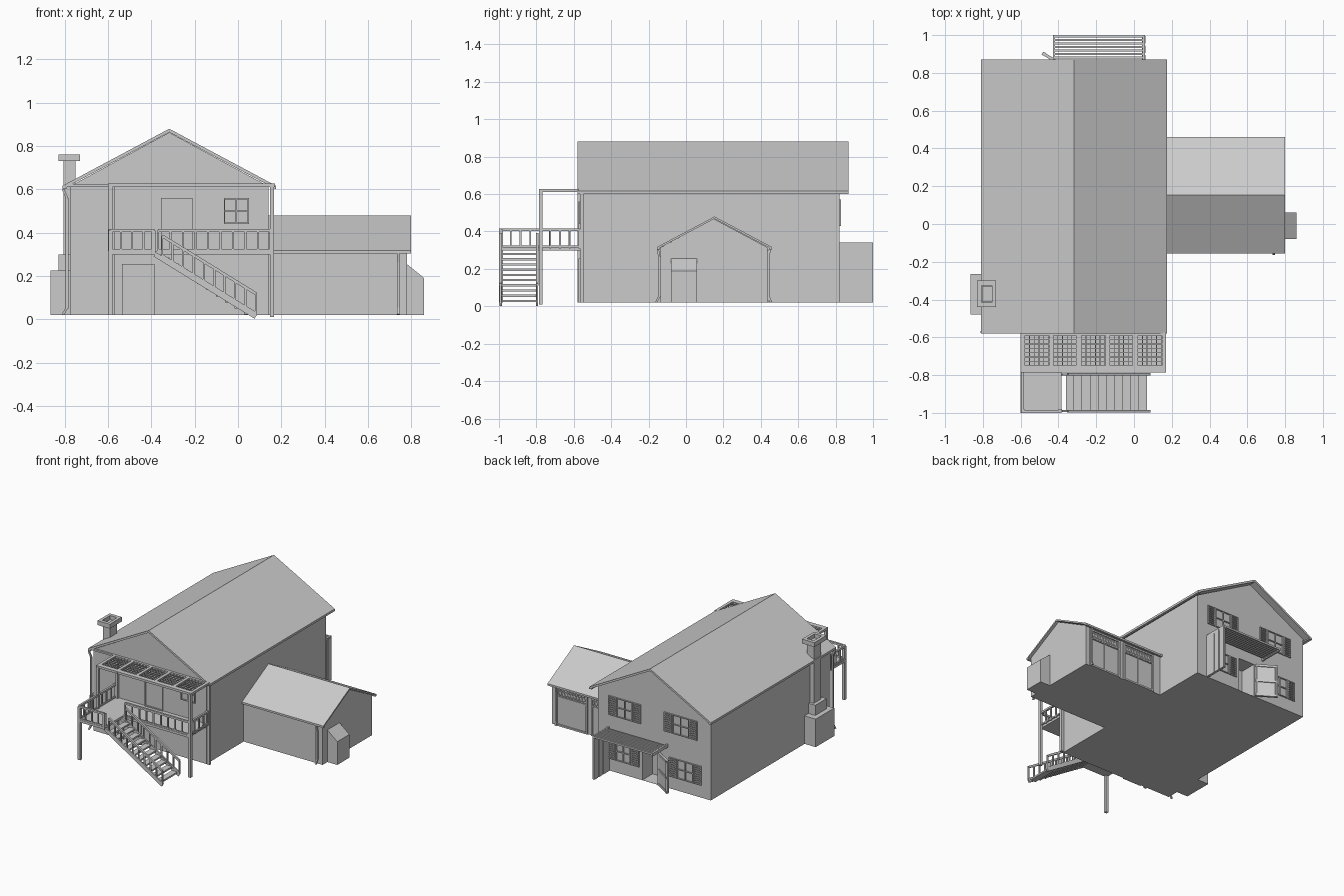
import bpy, bmesh
from mathutils import Vector, Matrix

cube = bpy.data.objects.get("Cube")
if cube:
    bpy.data.objects.remove(cube, do_unlink=True)

grey = bpy.data.materials.new("plain_grey")
grey.use_nodes = True
grey.diffuse_color = (0.6, 0.6, 0.6, 1)
grey.node_tree.nodes["Principled BSDF"].inputs["Base Color"].default_value = (0.6, 0.6, 0.6, 1)


class Part:
    """Collects simple solids into one named object."""

    def __init__(self, name):
        self.name, self.bm = name, bmesh.new()

    def box(self, x, y, z):
        size = Matrix.Diagonal((x[1] - x[0], y[1] - y[0], z[1] - z[0], 1))
        mid = Matrix.Translation((sum(x) / 2, sum(y) / 2, sum(z) / 2))
        bmesh.ops.create_cube(self.bm, size=1, matrix=mid @ size)
        return self

    def bar(self, p, q, w=0.012, h=None):
        p, q = Vector(p), Vector(q)
        turn = (q - p).to_track_quat('Z', 'Y').to_matrix().to_4x4()
        size = Matrix.Diagonal((w, h or w, (q - p).length, 1))
        bmesh.ops.create_cube(self.bm, size=1, matrix=Matrix.Translation((p + q) / 2) @ turn @ size)
        return self

    def prism(self, profile, axis, a, b):
        def ring(t):
            return [self.bm.verts.new((u, t, z) if axis == 'y' else (t, u, z)) for u, z in profile]
        r, s = ring(a), ring(b)
        self.bm.faces.new(r)
        self.bm.faces.new(s[::-1])
        for i in range(len(r)):
            j = (i + 1) % len(r)
            self.bm.faces.new((r[i], s[i], s[j], r[j]))
        return self

    def frame(self, x, y, z, w=0.008):
        """Upright rectangular frame facing along y."""
        for a in (x[0], x[1] - w):
            self.box((a, a + w), y, z)
        for c in (z[0], z[1] - w):
            self.box(x, y, (c, c + w))
        return self

    def done(self):
        bmesh.ops.recalc_face_normals(self.bm, faces=self.bm.faces)
        mesh = bpy.data.meshes.new(self.name)
        self.bm.to_mesh(mesh)
        self.bm.free()
        mesh.materials.append(grey)
        ob = bpy.data.objects.new(self.name, mesh)
        bpy.context.collection.objects.link(ob)
        return ob


def gable_profile(lo, hi, eave, ridge):
    return [(lo, 0.02), (hi, 0.02), (hi, eave), ((lo + hi) / 2, ridge), (lo, eave)]


def roof_profile(lo, hi, eave, ridge, t):
    mid = (lo + hi) / 2
    return [(lo, eave), (mid, ridge), (hi, eave), (hi, eave - t), (mid, ridge - t), (lo, eave - t)]


# Main house
walls = Part("house_walls").prism(gable_profile(-0.775, 0.14, 0.615, 0.863), 'y', -0.565, 0.82).done()
Part("house_roof").prism(roof_profile(-0.81, 0.175, 0.617, 0.88, 0.016), 'y', -0.58, 0.87).done()
Part("house_gutters").box((-0.81, -0.79), (-0.58, 0.87), (0.603, 0.614)) \
    .box((0.155, 0.175), (-0.58, 0.87), (0.603, 0.614)).done()
Part("gable_ledge").box((-0.79, 0.155), (-0.579, -0.56), (0.612, 0.624)).done()

# Open back doorway cut into the wall
cutter = Part("doorway_cutter").box((-0.35, -0.22), (0.7, 0.9), (0.021, 0.265)).done()
cutter.hide_render = True
cutter.hide_viewport = True
cut = walls.modifiers.new("doorway", 'BOOLEAN')
cut.operation, cut.object, cut.solver = 'DIFFERENCE', cutter, 'EXACT'

# Side wing with roof, gutters and sloped lean-to box
Part("wing_walls").prism(gable_profile(-0.135, 0.435, 0.315, 0.467), 'x', 0.13, 0.78).done()
Part("wing_roof").prism(roof_profile(-0.155, 0.46, 0.317, 0.48, 0.012), 'x', 0.13, 0.8).done()
Part("wing_gutters").box((0.14, 0.8), (-0.155, -0.14), (0.303, 0.313)) \
    .box((0.14, 0.8), (0.445, 0.46), (0.303, 0.313)).done()
Part("lean_to_box").prism([(0.78, 0.02), (0.86, 0.02), (0.86, 0.19), (0.78, 0.255)], 'y', -0.08, 0.06).done()

# Garage doors with lattice tops on the back of the wing
doors = Part("garage_doors")
for x in (0.2, 0.49):
    doors.frame((x, x + 0.26), (0.43, 0.444), (0.02, 0.3), 0.012)
    doors.box((x, x + 0.26), (0.43, 0.442), (0.228, 0.236))
    doors.box((x + 0.127, x + 0.133), (0.43, 0.44), (0.02, 0.232))
    for i in range(10):
        a = x + 0.012 + i * 0.0236
        doors.bar((a, 0.438, 0.236), (a + 0.0236, 0.438, 0.29), 0.004)
        doors.bar((a + 0.0236, 0.438, 0.236), (a, 0.438, 0.29), 0.004)
doors.done()

# Downspouts
spouts = Part("downspouts")
for x, y, top, out, s in ((-0.79, -0.572, 0.6, 0, 0), (0.74, -0.143, 0.305, -0.015, 1), (0.74, 0.442, 0.305, 0.012, 1)):
    spouts.box((x - 0.006, x + 0.006), (y - 0.006, y + 0.006), (0.05, top - 0.04))
    shift = 0 if s else 0.018
    spouts.bar((x, y, top - 0.04), (x - shift, y + out / 2, top), 0.011)
    spouts.bar((x, y, 0.055), (x - shift, y + out, 0.022), 0.011)
spouts.done()

# Chimney stack with hollow cap
chimney = Part("chimney").box((-0.865, -0.77), (-0.48, -0.265), (0.02, 0.225))
chimney.box((-0.83, -0.77), (-0.44, -0.31), (0.225, 0.3)).box((-0.805, -0.75), (-0.41, -0.33), (0.3, 0.735))
for x in ((-0.83, -0.808), (-0.752, -0.73)):
    chimney.box(x, (-0.44, -0.3), (0.73, 0.762))
for y in ((-0.44, -0.415), (-0.325, -0.3)):
    chimney.box((-0.808, -0.752), y, (0.73, 0.762))
chimney.done()


# Windows, some with louvred shutters
def window(name, x, z, wall, out, shutters=True):
    p = Part(name)
    y = sorted((wall, wall + out * 0.008))
    p.frame(x, y, z, 0.006)
    cx, cz = sum(x) / 2, sum(z) / 2
    p.box((cx - 0.003, cx + 0.003), y, z).box(x, y, (cz - 0.003, cz + 0.003))
    if shutters:
        for a in (x[0] - 0.066, x[1] + 0.004):
            p.frame((a, a + 0.062), y, z, 0.007)
            n = 9
            for i in range(1, n):
                c = z[0] + (z[1] - z[0]) * i / n
                p.box((a, a + 0.062), y, (c - 0.003, c + 0.003))
    p.done()


window("upper_back_window_left", (-0.145, -0.015), (0.43, 0.57), 0.82, 1)
window("upper_back_window_right", (-0.6, -0.465), (0.43, 0.57), 0.82, 1)
window("lower_back_window_left", (-0.13, -0.01), (0.11, 0.25), 0.82, 1)
window("lower_back_window_right", (-0.635, -0.505), (0.11, 0.25), 0.82, 1)
window("upper_front_window", (-0.065, 0.05), (0.44, 0.56), -0.565, -1, False)

# Front doors and the open back door
for name, x, z in (("lower_front_door", (-0.535, -0.385), (0.02, 0.255)), ("upper_front_door", (-0.355, -0.21), (0.315, 0.56))):
    Part(name).frame(x, (-0.574, -0.56), z).box(x, (-0.568, -0.56), z).done()
door = Part("open_back_door")
hinge, end = Vector((-0.355, 0.825, 0)), Vector((-0.485, 0.905, 0))
up = Vector((0, 0, 1))
for t in (0.06, 0.94):
    p = hinge.lerp(end, t)
    door.bar(p + up * 0.025, p + up * 0.265, 0.016)
for z in (0.033, 0.14, 0.257):
    door.bar(hinge + up * z, end + up * z, 0.016)
door.bar(hinge + up * 0.145, end + up * 0.145, 0.004, 0.23)
door.done()

# Back awning slats and side screen
awning = Part("back_awning")
for x in (-0.43, 0.045):
    awning.box((x, x + 0.012), (0.82, 1.0), (0.318, 0.34))
for i in range(9):
    y = 0.84 + i * 0.0184
    awning.box((-0.43, 0.057), (y, y + 0.011), (0.325, 0.338))
awning.done()
screen = Part("back_screen").box((0.046, 0.052), (0.82, 1.0), (0.02, 0.33))
for y in (0.822, 0.855, 0.905, 0.955):
    screen.box((0.043, 0.06), (y, y + 0.04), (0.02, 0.33))
screen.done()

# Deck, landing and posts
Part("deck_floor").box((-0.6, 0.15), (-0.785, -0.56), (0.298, 0.315)) \
    .box((-0.6, -0.385), (-1.0, -0.785), (0.298, 0.315)).done()
posts = Part("deck_posts")
for x, y, lo, hi in ((0.157, -0.777, 0.01, 0.62), (0.157, -0.558, 0.02, 0.62), (-0.578, -0.57, 0.02, 0.62),
                     (-0.589, -0.989, 0.02, 0.41), (-0.59, -0.777, 0.3, 0.62), (-0.39, -0.989, 0.3, 0.41)):
    posts.box((x - 0.01, x + 0.01), (y - 0.01, y + 0.01), (lo, hi))
posts.done()


# Railings with evenly spaced balusters
def railing(name, p, q, height, count):
    p, q = Vector(p), Vector(q)
    r = Part(name).bar(p + up * height, q + up * height, 0.014).bar(p + up * 0.01, q + up * 0.01, 0.01)
    for i in range(count + 1):
        b = p.lerp(q, i / count)
        r.bar(b, b + up * height, 0.009)
    r.done()


railing("deck_front_rail", (-0.37, -0.777, 0.31), (0.15, -0.777, 0.31), 0.1, 9)
railing("deck_right_rail", (0.155, -0.777, 0.31), (0.155, -0.57, 0.31), 0.1, 4)
railing("deck_left_rail", (-0.592, -0.99, 0.31), (-0.592, -0.57, 0.31), 0.1, 8)
railing("landing_front_rail", (-0.592, -0.993, 0.31), (-0.385, -0.993, 0.31), 0.1, 4)

# Stairs
stairs = Part("stairs")
for y in (-0.99, -0.797):
    stairs.bar((-0.385, y, 0.3), (0.082, y, 0.012), 0.012, 0.022)
for i in range(10):
    x, z = -0.36 + i * 0.043, 0.282 - i * 0.028
    stairs.box((x, x + 0.043), (-0.985, -0.8), (z - 0.008, z + 0.004))
stairs.done()
for side, y in (("front", -0.992), ("back", -0.796)):
    railing("stair_rail_" + side, (-0.35, y, 0.285), (0.083, y, 0.018), 0.1, 9)

# Overhead pergola with five lattice panels
pergola = Part("pergola")
for y in ((-0.785, -0.75), (-0.59, -0.575)):
    pergola.box((-0.6, 0.17), y, (0.612, 0.628))
for i in range(6):
    x = -0.6 + i * 0.1496
    pergola.box((x, x + 0.022), (-0.785, -0.575), (0.612, 0.628))
for i in range(30):
    x = -0.578 + i * 0.0249
    pergola.box((x - 0.002, x + 0.002), (-0.75, -0.59), (0.618, 0.623))
for i in range(1, 7):
    y = -0.75 + i * 0.0229
    pergola.box((-0.59, 0.16), (y - 0.002, y + 0.002), (0.618, 0.623))
pergola.done()
